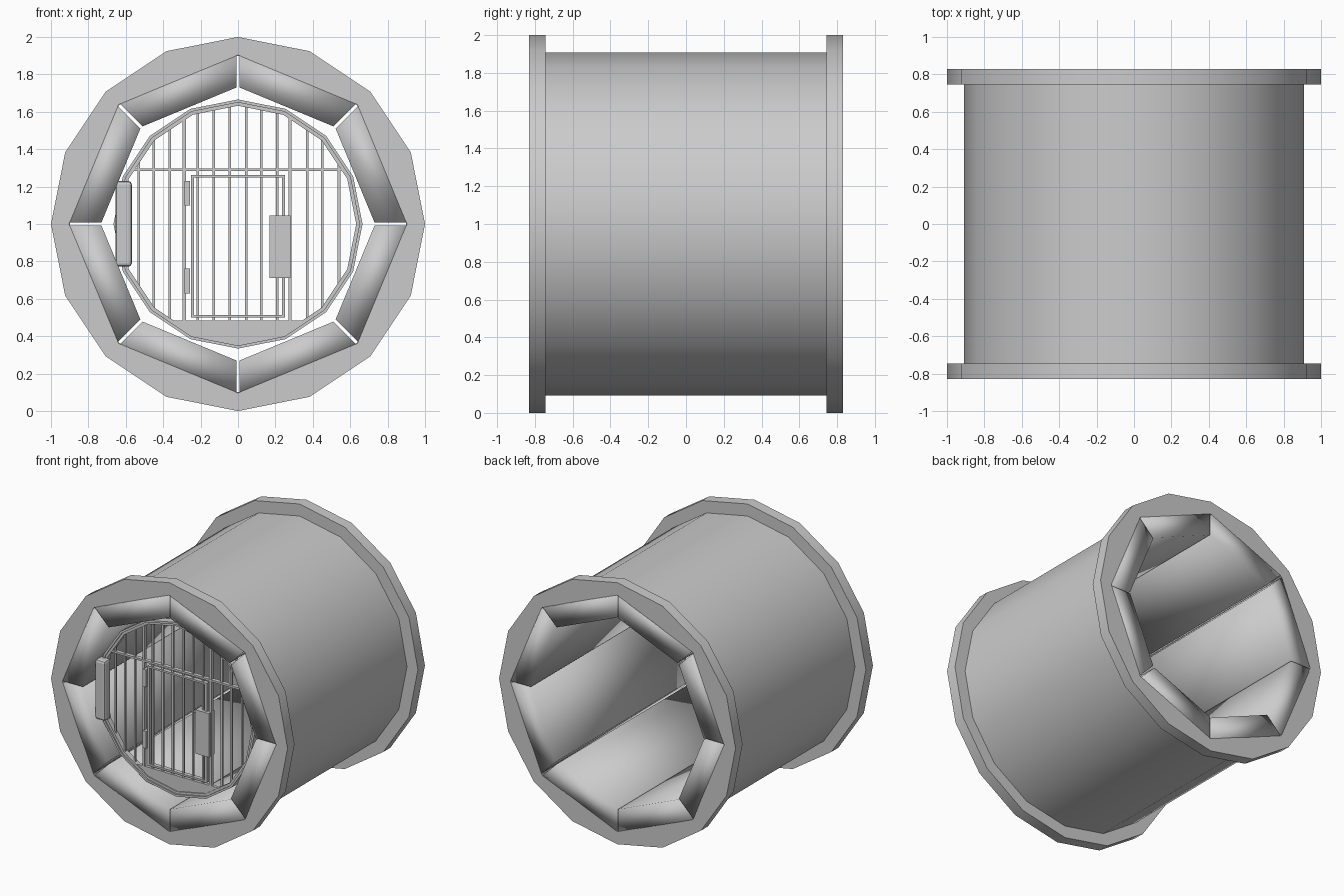
import bpy, bmesh, math
from math import cos, sin, pi, radians, sqrt

if "Cube" in bpy.data.objects:
    bpy.data.objects.remove(bpy.data.objects["Cube"])

gray = bpy.data.materials.new("plain_gray")
gray.diffuse_color = (0.6, 0.6, 0.6, 1)
gray.use_nodes = True
gray.node_tree.nodes["Principled BSDF"].inputs["Base Color"].default_value = gray.diffuse_color
CZ = 1.0        # height of the drum axis
GY = -0.72      # depth of the gate


def finish(name, bm, smooth=None):
    """Turn a bmesh into a named object; smooth is an angle in degrees."""
    bmesh.ops.recalc_face_normals(bm, faces=bm.faces)
    me = bpy.data.meshes.new(name)
    bm.to_mesh(me)
    bm.free()
    me.materials.append(gray)
    if smooth:
        for p in me.polygons:
            p.use_smooth = True
        me.set_sharp_from_angle(angle=radians(smooth))
    ob = bpy.data.objects.new(name, me)
    bpy.context.collection.objects.link(ob)
    return ob


def ngon(r, n=16):
    return [(r * cos(2 * pi * k / n), CZ + r * sin(2 * pi * k / n)) for k in range(n)]


def octagon16(r):
    """Octagon outline given with 16 points (corners and edge middles)."""
    return [(q * cos(k * pi / 8), CZ + q * sin(k * pi / 8))
            for k in range(16) for q in [r if k % 2 == 0 else r * cos(pi / 8)]]


def tube(name, outer, inner, y0, y1, smooth=None):
    """Ring between two outlines with equal point counts, running along y."""
    bm = bmesh.new()
    loops = [[bm.verts.new((x, y, z)) for x, z in pts]
             for pts, y in ((outer, y0), (outer, y1), (inner, y1), (inner, y0))]
    n = len(outer)
    for a in range(4):
        p, q = loops[a], loops[(a + 1) % 4]
        for k in range(n):
            m = (k + 1) % n
            bm.faces.new((p[k], p[m], q[m], q[k]))
    return finish(name, bm, smooth)


def prism(name, pts, y0, y1, smooth=None):
    """Closed outline in x/z, extruded along y."""
    bm = bmesh.new()
    a = [bm.verts.new((x, y0, z)) for x, z in pts]
    b = [bm.verts.new((x, y1, z)) for x, z in pts]
    n = len(pts)
    bm.faces.new(a)
    bm.faces.new(b[::-1])
    for k in range(n):
        m = (k + 1) % n
        bm.faces.new((a[k], b[k], b[m], a[m]))
    return finish(name, bm, smooth)


def box(name, x0, x1, z0, z1, y0, y1):
    return prism(name, [(x0, z0), (x1, z0), (x1, z1), (x0, z1)], y0, y1)


# Drum shell and its two end flanges
tube("drum_shell", ngon(0.908), octagon16(0.9), -0.75, 0.75, 30)
for name, y0, y1 in (("front_flange", -0.83, -0.745), ("back_flange", 0.745, 0.83)):
    tube(name, ngon(1.0), octagon16(0.903), y0, y1, 30)

# Eight full-length lining staves with narrow gaps, softly shaded all over
for i in range(8):
    a0, a1 = i * pi / 4, (i + 1) * pi / 4
    g = 0.008
    pts = []
    for r, a, s in ((0.903, a0, 1), (0.903, a1, -1), (0.73, a1, -1), (0.73, a0, 1)):
        pts.append((r * cos(a) - s * g * sin(a), CZ + r * sin(a) + s * g * cos(a)))
    prism(f"lining_stave_{i + 1}", pts, -0.83, 0.83, 180)

# Gate rim: two nested rings
tube("gate_outer_rim", ngon(0.666), ngon(0.65), GY - 0.03, GY + 0.03)
tube("gate_inner_rim", ngon(0.65), ngon(0.632), GY - 0.02, GY + 0.02)

# Vertical bars, clipped to the rim and the sill
SILL = 0.485
for i, x in enumerate((-0.53, -0.45, -0.365, -0.215, -0.13, -0.045,
                       0.045, 0.125, 0.21, 0.37, 0.45, 0.54)):
    h = sqrt(0.64 ** 2 - x * x)
    box(f"gate_bar_{i + 1}", x - 0.007, x + 0.007, max(CZ - h, SILL), CZ + h,
        GY - 0.007, GY + 0.007)

# Door posts and cross rail
for name, x in (("left_post", -0.288), ("right_post", 0.278)):
    box(name, x - 0.009, x + 0.009, SILL, CZ + 0.57, GY - 0.012, GY + 0.012)
box("cross_rail", -0.575, 0.575, 1.283, 1.298, GY - 0.015, GY + 0.015)

# Sill plate filling the bottom of the rim
low = [(x, z) for x, z in ngon(0.64) if z < SILL - 0.02]
prism("sill_plate", [(-0.375, SILL)] + low + [(0.375, SILL)], GY - 0.012, GY + 0.012)

# Door frame
for name, x in (("door_left_stile", -0.243), ("door_right_stile", 0.243)):
    box(name, x - 0.009, x + 0.009, 0.5, 1.262, GY - 0.016, GY + 0.016)
for name, z in (("door_bottom_rail", 0.507), ("door_top_rail", 1.255)):
    box(name, -0.252, 0.252, z - 0.007, z + 0.007, GY - 0.016, GY + 0.016)

# Hinges and lock case
for name, z in (("lower_hinge", 0.695), ("upper_hinge", 1.165)):
    box(name, -0.285, -0.257, z - 0.066, z + 0.066, GY - 0.025, GY + 0.025)
box("lock_case", 0.168, 0.282, 0.71, 1.045, GY - 0.035, GY + 0.035)

# Upright wall box at the left of the gate, with bevelled long edges
wall_box = box("wall_box", -0.655, -0.568, 0.772, 1.23, -0.80, -0.72)
bev = wall_box.modifiers.new("bevel", 'BEVEL')
bev.width = 0.018
bev.segments = 2
